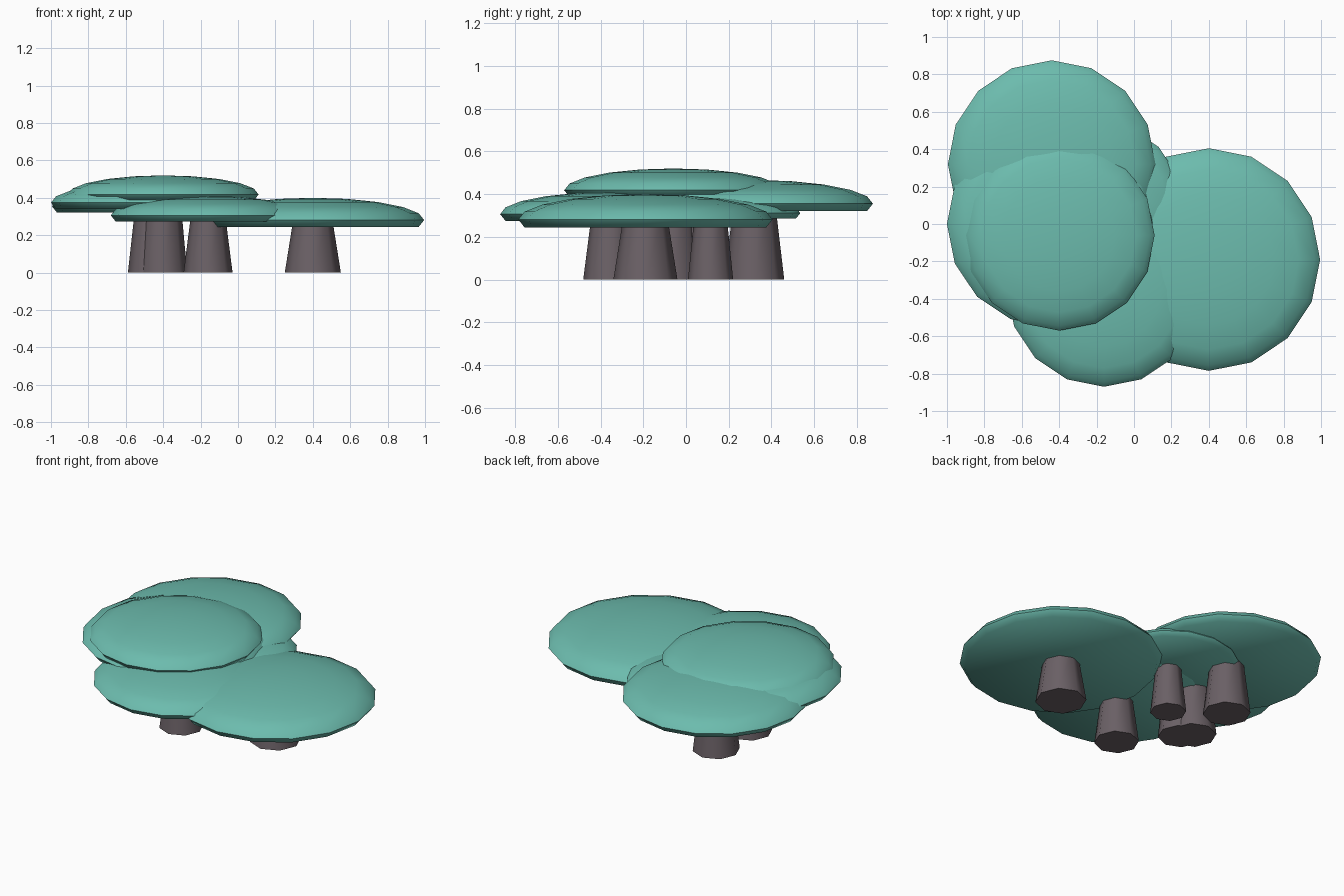
import bpy, math

if "Cube" in bpy.data.objects:
    bpy.data.objects.remove(bpy.data.objects["Cube"])


def material(name, colour):
    m = bpy.data.materials.new(name)
    m.diffuse_color = (*colour, 1.0)
    m.use_nodes = True
    m.node_tree.nodes["Principled BSDF"].inputs["Base Color"].default_value = m.diffuse_color
    return m


TEAL = material("teal foliage", (0.15, 0.50, 0.42))
BARK = material("grey brown bark", (0.145, 0.118, 0.132))


def lathe(name, profile, sides, centre, mat, angle):
    """Spin a bottom-to-top (radius, z) profile; a zero radius closes to a point."""
    verts, rings = [], []
    for r, z in profile:
        count = sides if r > 1e-5 else 1
        rings.append([len(verts) + i for i in range(count)])
        for i in range(count):
            a = 2 * math.pi * i / sides
            verts.append((r * math.cos(a), r * math.sin(a), z))
    faces = [tuple(reversed(rings[0]))]
    for low, high in zip(rings, rings[1:]):
        for i in range(sides):
            j = (i + 1) % sides
            if len(high) == 1:
                faces.append((low[i], low[j], high[0]))
            else:
                faces.append((low[i], low[j], high[j], high[i]))
    if len(rings[-1]) > 1:
        faces.append(tuple(rings[-1]))
    mesh = bpy.data.meshes.new(name)
    mesh.from_pydata(verts, [], faces)
    mesh.materials.append(mat)
    ob = bpy.data.objects.new(name, mesh)
    ob.location = (centre[0], centre[1], 0)
    bpy.context.collection.objects.link(ob)
    bpy.ops.object.select_all(action='DESELECT')
    ob.select_set(True)
    bpy.context.view_layer.objects.active = ob
    bpy.ops.object.shade_smooth_by_angle(angle=math.radians(angle))
    return ob


# Each tree: label, x, y, crown radius, crown top height
trees = [
    ("right", 0.40, -0.19, 0.595, 0.40),
    ("front", -0.16, -0.35, 0.52, 0.41),
    ("tallest", -0.40, -0.06, 0.51, 0.52),
    ("back", -0.44, 0.32, 0.555, 0.466),
    ("left", -0.45, 0.0, 0.55, 0.484),
    ("small", -0.165, 0.115, 0.42, 0.395),
]

for label, x, y, r, top in trees:
    h = 0.2 * r
    mid = top - h
    # Flattened dome crown with a flat underside
    dome = [(r * math.cos(math.radians(a)), mid + h * math.sin(math.radians(a)))
            for a in range(-18, 91, 18)]
    lathe(label + "_crown", dome, 16, (x, y), TEAL, 60)
    # Tapered octagonal trunk reaching into the crown
    base = 0.252 * r
    lathe(label + "_trunk", [(base, 0), (0.7 * base, mid)], 8, (x, y), BARK, 50)
